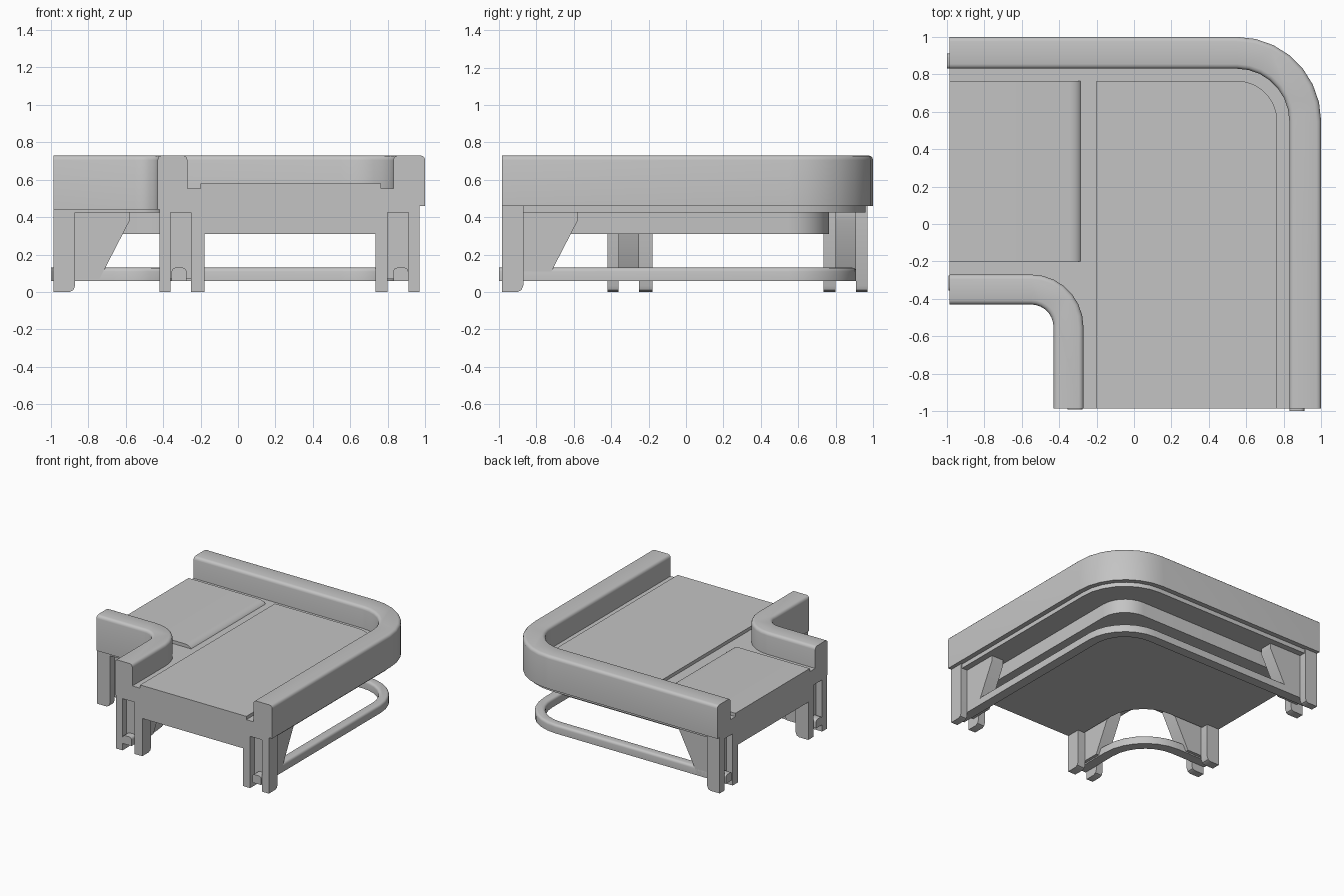
import bpy, bmesh
from math import sin, cos, pi, radians
from mathutils import Vector

if "Cube" in bpy.data.objects:
    bpy.data.objects.remove(bpy.data.objects["Cube"])

grey = bpy.data.materials.new("light_grey")
grey.use_nodes = True
COLOR = (0.55, 0.55, 0.55, 1)
grey.diffuse_color = COLOR
grey.node_tree.nodes["Principled BSDF"].inputs["Base Color"].default_value = COLOR

END = -0.985  # both open ends of the corner stop here


def arc(c, r, start=90, stop=0, steps=7):
    """Quarter circle about (c, c)."""
    angles = [radians(start + (stop - start) * i / steps) for i in range(steps + 1)]
    return [(c + r * cos(a), c + r * sin(a)) for a in angles]


def prism(name, pts, low, high, place, bevel=0.0):
    """Extrude a 2D outline; optionally round its long upper edges."""
    bm = bmesh.new()
    rings = [[bm.verts.new(place(u, v, w)) for u, v in pts] for w in (low, high)]
    bm.faces.new(rings[0])
    top = bm.faces.new(rings[1])
    n = len(pts)
    for i in range(n):
        j = (i + 1) % n
        bm.faces.new((rings[0][i], rings[0][j], rings[1][j], rings[1][i]))
    bmesh.ops.recalc_face_normals(bm, faces=bm.faces)
    if bevel:
        def at_end(e):
            return any(all(v.co[k] < END + 0.001 for v in e.verts) for k in (0, 1))
        edges = [e for e in top.edges if not at_end(e)]
        bmesh.ops.bevel(bm, geom=edges, offset=bevel, segments=3, profile=0.5,
                        affect='EDGES')
    mesh = bpy.data.meshes.new(name)
    bm.to_mesh(mesh)
    bm.free()
    mesh.materials.append(grey)
    obj = bpy.data.objects.new(name, mesh)
    bpy.context.collection.objects.link(obj)
    bpy.ops.object.select_all(action='DESELECT')
    obj.select_set(True)
    bpy.context.view_layer.objects.active = obj
    bpy.ops.object.shade_smooth_by_angle(angle=radians(32))
    return obj


def flat(x, y, z):
    return Vector((x, y, z))


def bend(name, outer, inner, low, high, bevel=0.0, end=END):
    """L-shaped slab; outer and inner give (arc centre, radius)."""
    (co, ro), (ci, ri) = outer, inner
    pts = [(end, co + ro)] + arc(co, ro) + [(co + ro, end), (ci + ri, end)]
    pts += arc(ci, ri, 0, 90) + [(end, ci + ri)]
    return prism(name, pts, low, high, flat, bevel)


# Side guards
bend("outer_guard", (0.55, 0.45), (0.55, 0.28), 0.46, 0.73, 0.025)
bend("inner_guard", (-0.55, 0.28), (-0.55, 0.12), 0.44, 0.73, 0.025)

# Body, flange and deck
bend("body", (0.55, 0.215), (-0.55, 0.31), 0.31, 0.5)
bend("flange", (0.55, 0.41), (-0.55, 0.13), 0.425, 0.46)
bend("deck", (0.55, 0.285), (-0.55, 0.275), 0.46, 0.553)

# Lower tie rails
bend("outer_tie_rail", (0.55, 0.36), (0.55, 0.28), 0.06, 0.13, 0.02, -1.0)
bend("inner_tie_rail", (-0.67, 0.395), (-0.67, 0.315), 0.06, 0.13, 0.02, -0.99)

# Belts
main = [(-0.2, END), (-0.2, 0.765)] + arc(0.55, 0.215) + [(0.765, END)]
prism("main_belt", main, 0.55, 0.58, flat)
roll = [(-0.345 + 0.065 * sin(a), 0.535 + 0.045 * cos(a))
        for a in (pi / 2 * i / 6 for i in range(7))]
prism("feed_belt", [(END, 0.535), (END, 0.58)] + roll, -0.2, 0.765,
      lambda x, z, y: Vector((x, y, z)))

# Legs and braces at both ends, the second end swaps x and y
leg = [(END, 0.46), (END, 0), (-0.9, 0), (-0.88, 0.01), (-0.87, 0.035), (-0.87, 0.46)]
brace = [(-0.93, 0.43), (-0.93, 0.07), (-0.74, 0.07), (-0.58, 0.38), (-0.58, 0.43)]
ends = {
    "front": lambda a, z, b: Vector((b, a, z)),
    "right": lambda a, z, b: Vector((a, b, z)),
}
spans = {
    "outer": ((0.735, 0.8), (0.91, 0.97)),
    "inner": ((-0.25, -0.18), (-0.42, -0.36)),
}
for end, place in ends.items():
    for side, (near, far) in spans.items():
        prism(f"{end}_{side}_near_leg", leg, *near, place)
        prism(f"{end}_{side}_far_leg", leg, *far, place)
        gap = sorted(near + far)[1:3]
        prism(f"{end}_{side}_brace", brace, *gap, place)
